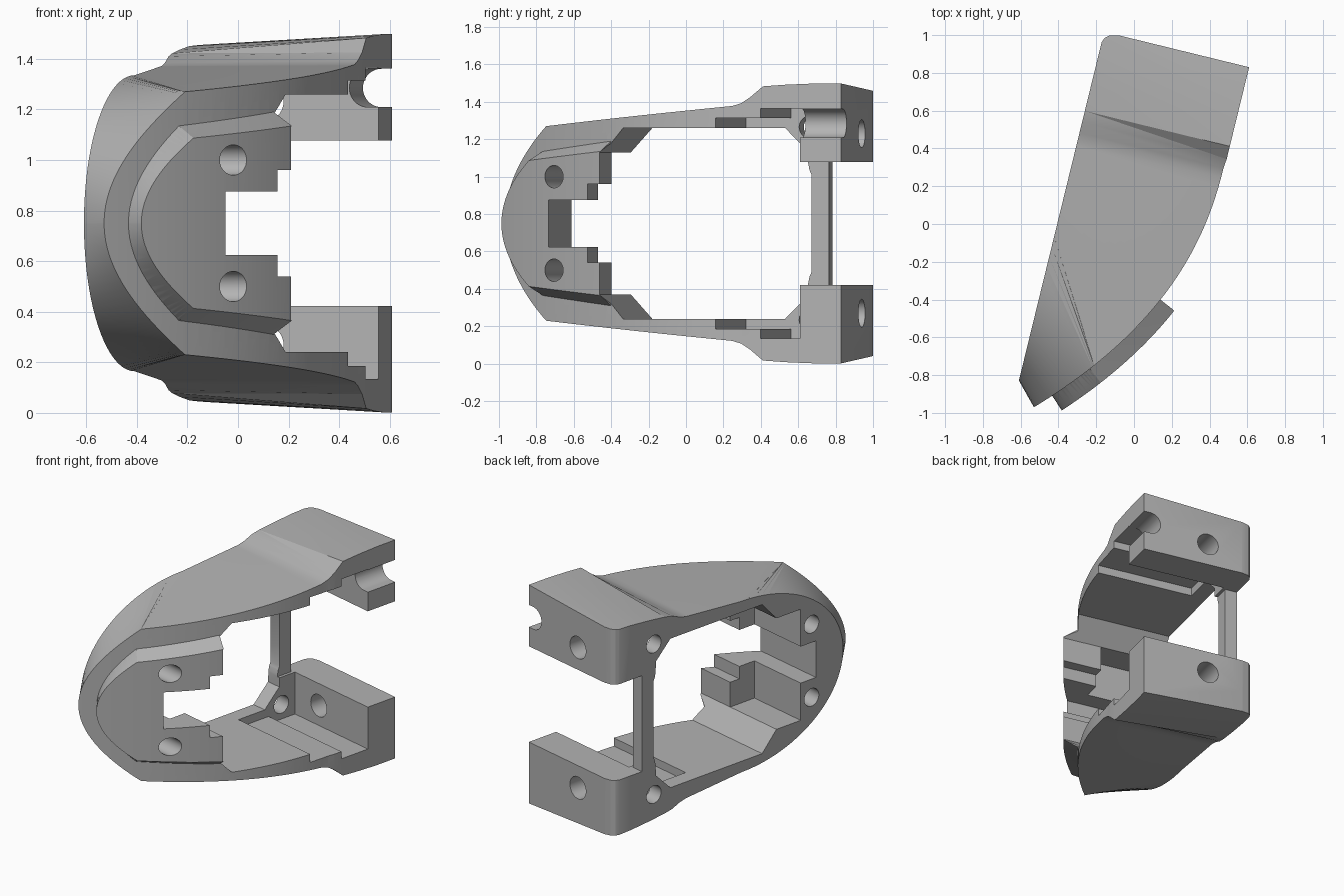
import bpy, bmesh
from math import sin, cos, pi, sqrt
from mathutils import Matrix, Vector

if "Cube" in bpy.data.objects:
    bpy.data.objects.remove(bpy.data.objects["Cube"])

MID = 0.75      # height of the symmetry plane
LEFT, RIGHT = -0.395, 0.395

grey = bpy.data.materials.new("plain_grey")
grey.use_nodes = True
grey.diffuse_color = (0.45, 0.45, 0.45, 1)
grey.node_tree.nodes["Principled BSDF"].inputs["Base Color"].default_value = (0.45, 0.45, 0.45, 1)


def finish(name, bm):
    bmesh.ops.remove_doubles(bm, verts=bm.verts, dist=1e-5)
    bmesh.ops.recalc_face_normals(bm, faces=bm.faces)
    mesh = bpy.data.meshes.new(name)
    bm.to_mesh(mesh)
    bm.free()
    obj = bpy.data.objects.new(name, mesh)
    bpy.context.scene.collection.objects.link(obj)
    return obj


def loft(name, sections):
    """Skin a row of closed sections and cap both ends."""
    bm = bmesh.new()
    rings = [[bm.verts.new(p) for p in s] for s in sections]
    n = len(rings[0])
    for a, b in zip(rings, rings[1:]):
        for i in range(n):
            j = (i + 1) % n
            bm.faces.new((a[i], a[j], b[j], b[i]))
    bm.faces.new(rings[0])
    bm.faces.new(rings[-1])
    bmesh.ops.remove_doubles(bm, verts=bm.verts, dist=1e-5)
    bmesh.ops.dissolve_degenerate(bm, dist=1e-5, edges=bm.edges)
    bmesh.ops.triangulate(bm, faces=bm.faces)
    return finish(name, bm)


def box(u0, u1, v0, v1, h0, h1):
    return loft("cutter", [[(u, v0, MID + h0), (u, v1, MID + h0), (u, v1, MID + h1), (u, v0, MID + h1)]
                           for u in (u0, u1)])


def rod(axis, center, radius, length):
    bm = bmesh.new()
    turn = Matrix.Rotation(pi / 2, 4, "Y" if axis == "u" else "X")
    bmesh.ops.create_cone(bm, cap_ends=True, segments=40, radius1=radius, radius2=radius,
                          depth=length, matrix=Matrix.Translation(center) @ turn)
    return finish("cutter", bm)


def combine(target, other, operation):
    mod = target.modifiers.new("combine", "BOOLEAN")
    mod.operation, mod.solver, mod.object = operation, "EXACT", other
    bpy.context.view_layer.objects.active = target
    bpy.ops.object.modifier_apply(modifier=mod.name)
    bpy.data.objects.remove(other)


def front_u(v):
    """Plan curve of the swept front surface."""
    return RIGHT if v > 0.4 else RIGHT - 0.005 - 0.292 * (0.4 - v) ** 2.18


def front_point(v, offset):
    slope = 0.637 * (0.4 - v) ** 1.18
    k = offset / sqrt(1 + slope * slope)
    return front_u(v) + k, v - slope * k


# Body: left edge and front edge stations, from the rear block to the nose
stations = [(0.951, 0.705, 0.951, 0.748), (0.8, 0.7, 0.8, 0.748), (0.65, 0.687, 0.65, 0.742),
            (0.52, 0.672, 0.52, 0.733), (0.46, 0.66, 0.45, 0.675),
            (0.4, 0.635, 0.4, 0.643), (0.35, 0.622, 0.35, 0.628)]
for i in range(1, 21):
    f = i / 20
    stations.append((0.35 - 0.46 * f, 0.622 - 0.037 * f, 0.35 - 1.126 * f, 0.628 - 0.108 * f))
for i in range(1, 25):
    c, s = cos(i * pi / 48), sin(i * pi / 48)
    if i == 24:
        c = 0.004
    stations.append((-0.11 - 0.84 * s, 0.585 * c, -1.068 + 0.292 * c * c, 0.52 * c))
body = loft("bracket_body", [
    [(LEFT, vl, MID + hl), (front_u(vr), vr, MID + hr), (front_u(vr), vr, MID - hr), (LEFT, vl, MID - hl)]
    for vl, hl, vr, hr in stations])

# Raised pad following the front surface, with sloped rim
pad_rows = [(-0.356 - 0.444 * i / 14, 0.44 - 0.055 * i / 14) for i in range(15)]
for i in range(1, 21):
    c = max(cos(i * pi / 40), 0.006)
    pad_rows.append((-0.986 + 0.186 * c * c, 0.385 * c))
pad_sections = []
for v, h in pad_rows:
    top, base, root = (front_point(v, d) for d in (0.093, 0, -0.06))
    pad_sections.append([(*top, MID + h * 0.875), (*base, MID + h), (*root, MID + h),
                         (*root, MID - h), (*base, MID - h), (*top, MID - h * 0.875)])
combine(body, loft("pad", pad_sections), "UNION")

# Window through the whole width: stepped nose slot, ramps, arms, rear corners
half = [(-0.726, 0.125), (-0.475, 0.125), (-0.475, 0.21), (-0.4, 0.21), (-0.4, 0.38), (-0.282, 0.51),
        (0.475, 0.51), (0.595, 0.39), (0.597, 0.32), (0.604, 0.285), (0.615, 0.26)]
outline = half + [(v, -h) for v, h in reversed(half)]
cutters = [loft("cutter", [[(u, v, MID + h) for v, h in outline] for u in (-0.7, 0.7)])]

# Pocket behind the nose, gap between the rear blocks, stepped arm recesses
cutters += [
    box(-0.7, 0.04, -0.6, -0.3, -0.38, 0.38),
    box(-0.7, 0.7, 0.71, 1.2, -0.328, 0.328),
    box(-0.31, 0.7, 0.55, 1.2, -0.328, 0.328),
    box(-0.29, 0.7, 0.3, 0.725, -0.51, 0.51),
    box(-0.29, 0.7, 0.258, 0.725, -0.565, 0.565),
    box(-0.29, 0.7, 0.507, 0.725, -0.615, 0.615),
]

# Screw holes, mirrored above and below
for side in (-1, 1):
    cutters += [
        rod("u", (0, -0.69, MID + side * 0.25), 0.06, 1.6),
        rod("u", (-0.4, 0.612, MID + side * 0.515), 0.06, 0.3),
        rod("v", (-0.067, 0.85, MID + side * 0.48), 0.075, 0.4),
    ]

# Round-bottomed channel in the upper block only
cutters += [rod("v", (0.352, 0.85, MID + 0.535), 0.076, 0.5),
            box(0.352, 0.7, 0.6, 1.1, 0.459, 0.611)]

# Rounded rear corner
corner = [(-0.5, 0.895), (LEFT, 0.895), (-0.385, 0.92), (-0.362, 0.94), (-0.315, 0.951),
          (-0.315, 1.1), (-0.5, 1.1)]
cutters.append(loft("cutter", [[(u, v, z) for u, v in corner] for z in (-0.2, 1.7)]))

for cutter in cutters:
    cutter.hide_render = True
    combine(body, cutter, "DIFFERENCE")

# Turn the part to its resting angle, colour and shade it
body.data.transform(Matrix.Rotation(-0.2398, 4, "Z"))
body.data.materials.clear()
body.data.materials.append(grey)
for poly in body.data.polygons:
    poly.material_index = 0
bpy.ops.object.select_all(action="DESELECT")
body.select_set(True)
bpy.context.view_layer.objects.active = body
bpy.ops.object.shade_smooth_by_angle(angle=0.45)
